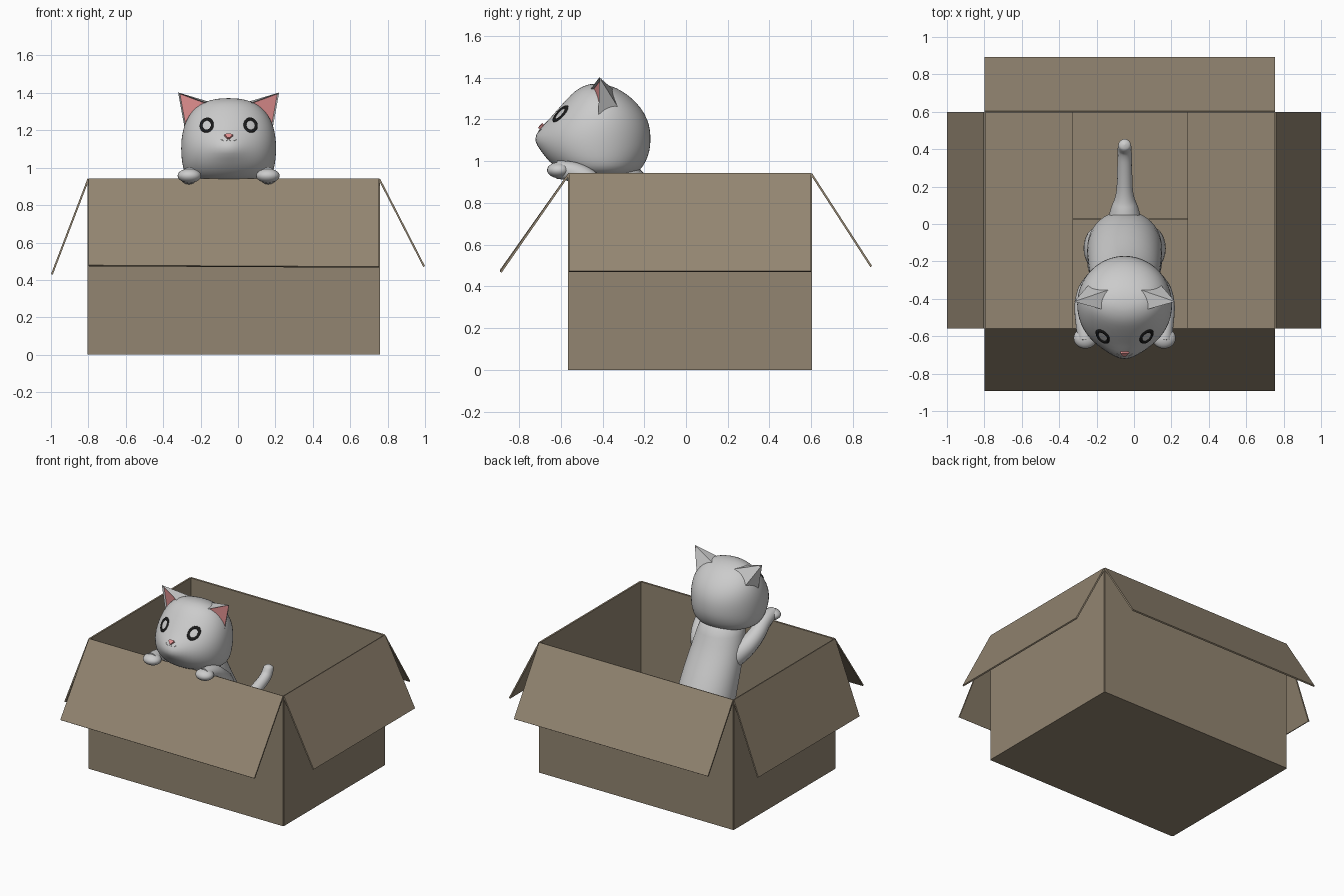
import bpy, bmesh
from math import sin, cos, pi, exp, radians
from mathutils import Vector
from mathutils.bvhtree import BVHTree

if "Cube" in bpy.data.objects:
    bpy.data.objects.remove(bpy.data.objects["Cube"])

CX = -0.05  # symmetry plane of the cat


def mat(name, rgb):
    m = bpy.data.materials.new(name)
    m.diffuse_color = (*rgb, 1)
    m.use_nodes = True
    m.node_tree.nodes["Principled BSDF"].inputs["Base Color"].default_value = m.diffuse_color
    return m


CARD = mat("cardboard", (0.29, 0.235, 0.165))
PINK = mat("pink", (0.75, 0.28, 0.28))
BLACK = mat("black", (0.01, 0.01, 0.01))


def mesh(name, verts, faces, material=None, smooth=False):
    me = bpy.data.meshes.new(name)
    me.from_pydata(verts, [], faces)
    bm = bmesh.new()
    bm.from_mesh(me)
    bmesh.ops.recalc_face_normals(bm, faces=bm.faces)
    bm.to_mesh(me)
    bm.free()
    if material:
        me.materials.append(material)
    if smooth:
        me.shade_smooth()
    ob = bpy.data.objects.new(name, me)
    bpy.context.collection.objects.link(ob)
    return ob


def panel(name, a, b, c, d, t=0.01):
    ob = mesh(name, [a, b, c, d], [(0, 1, 2, 3)], CARD)
    s = ob.modifiers.new("thickness", 'SOLIDIFY')
    s.thickness, s.offset = t, 0
    return ob


def loft(name, rows, bump=None, n=32):
    # rows: height, front y, back y, half width
    verts = []
    for z, f, b, w in rows:
        for i in range(n):
            a = 2 * pi * i / n
            y = (f + b) / 2 + (b - f) / 2 * sin(a)
            x = w * cos(a)
            if bump and sin(a) < 0:
                y -= bump(x, z)
            verts.append((CX + x, y, z))
    faces = [(r * n + i, r * n + (i + 1) % n, (r + 1) * n + (i + 1) % n, (r + 1) * n + i)
             for r in range(len(rows) - 1) for i in range(n)]
    faces += [tuple(range(n)), tuple(range((len(rows) - 1) * n, len(rows) * n))]
    ob = mesh(name, verts, faces, smooth=True)
    ob.modifiers.new("smooth", 'SUBSURF').levels = 1
    return ob


def tube(name, pts, radius, material=None):
    # pts: x, y, z, radius factor
    cu = bpy.data.curves.new(name, 'CURVE')
    cu.dimensions = '3D'
    cu.bevel_depth, cu.bevel_resolution, cu.resolution_u = radius, 5, 8
    cu.use_fill_caps = True
    sp = cu.splines.new('NURBS')
    sp.points.add(len(pts) - 1)
    for p, (x, y, z, r) in zip(sp.points, pts):
        p.co, p.radius = (x, y, z, 1), r
    sp.order_u, sp.use_endpoint_u = 3, True
    ob = bpy.data.objects.new(name, cu)
    bpy.context.collection.objects.link(ob)
    if material:
        cu.materials.append(material)
    bpy.ops.object.select_all(action='DESELECT')
    ob.select_set(True)
    bpy.context.view_layer.objects.active = ob
    bpy.ops.object.convert(target='MESH')
    return ob


def ball(name, loc, scale, rx=0):
    bpy.ops.mesh.primitive_uv_sphere_add(segments=24, ring_count=14, location=loc, rotation=(radians(rx), 0, 0))
    ob = bpy.context.object
    ob.name, ob.scale = name, scale
    bpy.ops.object.shade_smooth()
    return ob


# Box walls and floor
L, R, F, B, H = -0.80, 0.755, -0.56, 0.60, 0.94
panel("front_wall", (L, F, 0), (R, F, 0), (R, F, H), (L, F, H))
panel("back_wall", (L, B, 0), (R, B, 0), (R, B, H), (L, B, H))
panel("left_wall", (L, F, 0), (L, B, 0), (L, B, H), (L, F, H))
panel("right_wall", (R, F, 0), (R, B, 0), (R, B, H), (R, F, H))
panel("floor", (L, F, .005), (R, F, .005), (R, B, .005), (L, B, .005))


# Floor flaps: long pair below, short pair on top
def floor_flap(name, x0, x1, y0, y1, z):
    panel(name, (x0, y0, z), (x1, y0, z), (x1, y1, z), (x0, y1, z), 0.008)


floor_flap("floor_flap_front", L, R, F, 0.023, 0.016)
floor_flap("floor_flap_back", L, R, 0.027, B, 0.016)
floor_flap("floor_flap_left", L, -0.325, F, B, 0.026)
floor_flap("floor_flap_right", 0.285, R, F, B, 0.026)

# Open top flaps
panel("front_flap", (L, F, H), (R, F, H), (R, -.888, .468), (L, -.888, .476))
panel("back_flap", (L, B, H), (R, B, H), (R, .888, .495), (L, .888, .495))
panel("left_flap", (L, F, H), (L, B, H), (-.995, B, .43), (-.995, F, .43))
panel("right_flap", (R, F, H), (R, B, H), (.995, B, .472), (.995, F, .472))

# Head with a soft muzzle
head = loft("head", [
    (.925, -.50, -.30, .12), (.935, -.57, -.25, .19), (.96, -.615, -.215, .23), (1.0, -.66, -.19, .246),
    (1.05, -.69, -.172, .253), (1.1, -.697, -.168, .256), (1.15, -.685, -.17, .254),
    (1.2, -.655, -.183, .246), (1.25, -.615, -.21, .23), (1.3, -.57, -.255, .2),
    (1.34, -.53, -.31, .155), (1.362, -.49, -.36, .1), (1.372, -.45, -.41, .04)],
    bump=lambda x, z: 0.045 * exp(-(x / .085) ** 2 - ((z - 1.115) / .05) ** 2))

# Body standing upright in the box
loft("body", [
    (.07, -.16, -.08, .06), (.1, -.22, -.02, .12), (.2, -.28, .06, .18), (.35, -.31, .085, .205),
    (.525, -.37, .03, .2), (.7, -.43, -.075, .19), (.8, -.46, -.135, .18),
    (.9, -.49, -.185, .165), (1.0, -.49, -.22, .14)])

# Tail
tube("tail", [(CX, -.05, .34, 2.6), (CX, .08, .38, 2.0), (CX, .15, .41, 1.1), (CX, .28, .455, 1),
              (CX, .39, .50, .95), (CX, .42, .55, .9), (CX, .425, .572, .75), (CX, .427, .58, .1)], 0.04)

# Limbs and ears, both sides
for s, side in ((-1, "left"), (1, "right")):
    X = lambda d: CX + s * d
    tube(side + "_arm", [(X(.09), -.27, .70, 1.2), (X(.17), -.32, .78, 1.2), (X(.215), -.43, .87, 1),
                         (X(.215), -.52, .955, .85), (X(.21), -.62, .96, .75)], 0.058)
    ball(side + "_paw", (X(.21), -.61, .957), (.063, .056, .038))
    ball(side + "_thigh", (X(.145), -.13, .19), (.075, .11, .15), 15)
    ball(side + "_foot", (X(.14), -.2, .066), (.06, .11, .04))

    # Ear: pointed shell with a recessed pink front
    tip, inner, outer = (X(.27), -.415, 1.402), (X(.09), -.465, 1.335), (X(.235), -.42, 1.21)
    low, top = (X(.175), -.305, 1.225), (X(.08), -.35, 1.345)
    ear = mesh(side + "_ear", [tip, inner, outer, low, top],
               [(0, 1, 2), (0, 2, 3), (0, 3, 4), (0, 4, 1), (1, 4, 3, 2)])
    ear.data.materials.append(None)
    ear.data.materials.append(PINK)
    bm = bmesh.new()
    bm.from_mesh(ear.data)
    bm.faces.ensure_lookup_table()
    front = bm.faces[0]
    bmesh.ops.inset_individual(bm, faces=[front], thickness=.01, depth=-.012)
    front.material_index = 1
    bm.to_mesh(ear.data)
    bm.free()

# Face details are projected onto the head
bpy.context.view_layer.update()
tree = BVHTree.FromObject(head, bpy.context.evaluated_depsgraph_get())


def on_face(x, z, lift=.004):
    p, n, _, _ = tree.ray_cast(Vector((x, -2, z)), Vector((0, 1, 0)))
    return tuple(p + n * lift)


# Eye rings
N = 32
for s, side in ((-1, "left"), (1, "right")):
    verts = []
    for k, lift in ((1, .001), (.9, .006), (.68, .006), (.6, .001)):
        for i in range(N):
            a = 2 * pi * i / N
            u, v = .037 * k * cos(a), .041 * k * sin(a)
            t = radians(25) * s
            verts.append(on_face(CX + s * .117 + u * cos(t) - v * sin(t),
                                 1.227 + u * sin(t) + v * cos(t), lift))
    mesh(side + "_eye", verts, [(r * N + i, r * N + (i + 1) % N, (r + 1) * N + (i + 1) % N, (r + 1) * N + i)
                                for r in range(3) for i in range(N)], BLACK, True)

# Nose and mouth
nose = [(-.024, 1.17), (-.012, 1.175), (.012, 1.175), (.024, 1.17), (.006, 1.153), (-.006, 1.153)]
verts = [on_face(CX + x, z, 0) for x, z in nose] + [on_face(CX + x * .85, z, .012) for x, z in nose]
mesh("nose", verts, [tuple(range(6, 12))] + [(i, (i + 1) % 6, (i + 1) % 6 + 6, i + 6) for i in range(6)], PINK)
mouth = [(-.042, 1.152), (-.028, 1.143), (-.012, 1.143), (0, 1.154), (.012, 1.143), (.028, 1.143), (.042, 1.152)]
tube("mouth", [(*on_face(CX + x, z, 0), 1) for x, z in mouth], .002)
